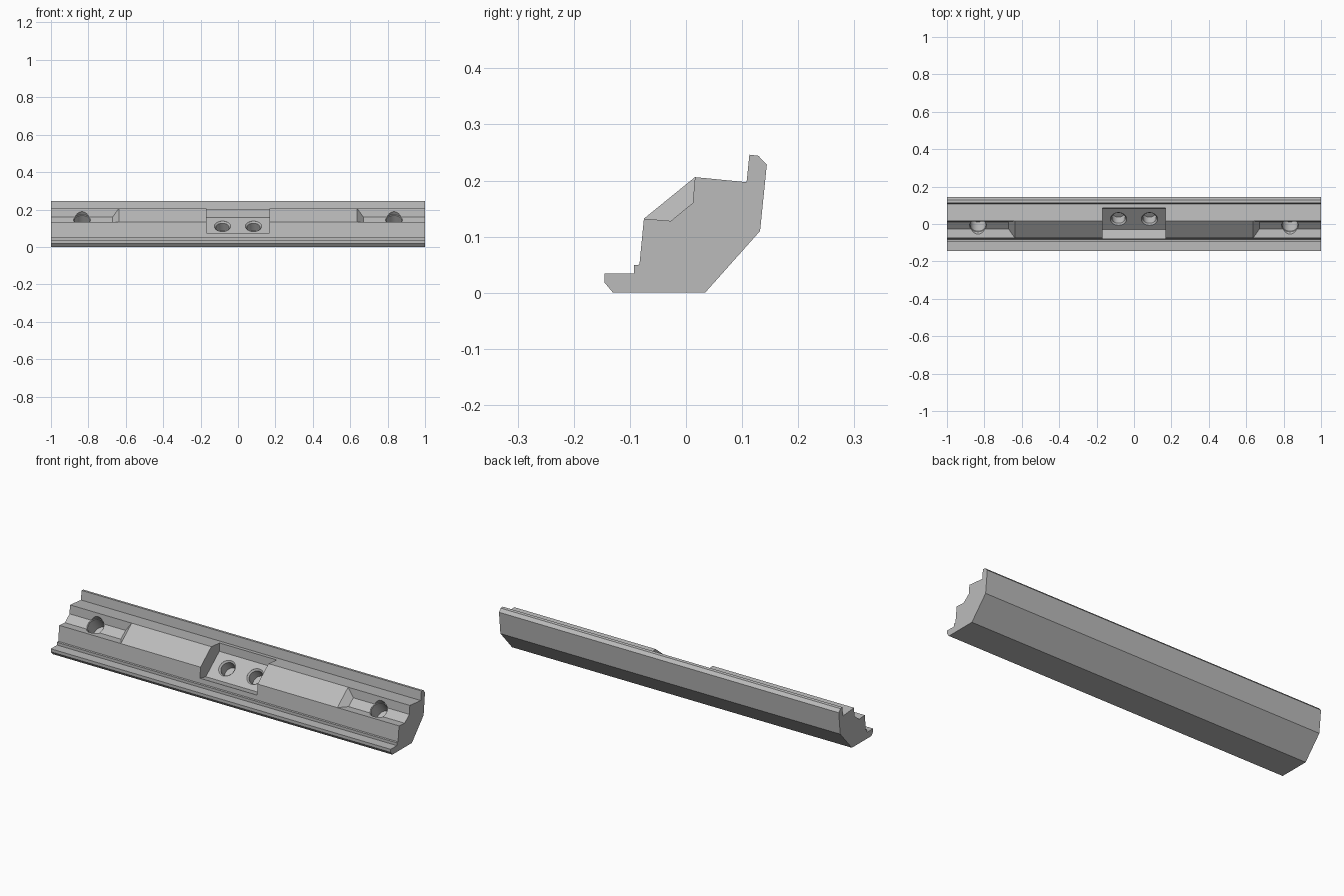
import bpy, bmesh, math
from mathutils import Vector

cube = bpy.data.objects.get("Cube")
if cube:
    bpy.data.objects.remove(cube, do_unlink=True)

grey = bpy.data.materials.new("satin grey")
grey.use_nodes = True
colour = (0.5, 0.5, 0.5, 1)
grey.diffuse_color = colour
grey.node_tree.nodes["Principled BSDF"].inputs["Base Color"].default_value = colour


def finish(name, bm):
    bmesh.ops.recalc_face_normals(bm, faces=bm.faces)
    mesh = bpy.data.meshes.new(name)
    bm.to_mesh(mesh)
    bm.free()
    obj = bpy.data.objects.new(name, mesh)
    mesh.materials.append(grey)
    bpy.context.collection.objects.link(obj)
    return obj


def prism(name, profile, starts, end):
    """Extrude a (y, z) profile along x; starts gives each point's own x."""
    bm = bmesh.new()
    a = [bm.verts.new((x, y, z)) for x, (y, z) in zip(starts, profile)]
    b = [bm.verts.new((end, y, z)) for y, z in profile]
    bm.faces.new(a)
    bm.faces.new(b)
    for i in range(len(a)):
        j = (i + 1) % len(a)
        bm.faces.new((a[i], a[j], b[j], b[i]))
    return finish(name, bm)


# Direction of the sloping seat and its normal, in the y-z plane
slope = Vector((0, 0.091, 0.074)).normalized()
normal = Vector((0, -slope.z, slope.y))


def bore(name, centre, radius, rim, depth):
    """Blind round hole with a small chamfered rim, square to the slope."""
    bm = bmesh.new()
    rings = []
    chamfer = rim - radius
    for r, h in ((radius, -depth), (radius, -chamfer), (rim, 0), (rim, 0.12)):
        ring = []
        for i in range(32):
            t = math.tau * i / 32
            p = Vector(centre) + normal * h
            p += Vector((r * math.cos(t), 0, 0)) + slope * (r * math.sin(t))
            ring.append(bm.verts.new(p))
        rings.append(ring)
    bm.faces.new(rings[0])
    bm.faces.new(rings[-1])
    for lo, hi in zip(rings, rings[1:]):
        for i in range(32):
            j = (i + 1) % 32
            bm.faces.new((lo[i], lo[j], hi[j], hi[i]))
    return finish(name, bm)


# Main rail section
section = [(-0.13, 0), (0.034, 0), (0.132, 0.11), (0.144, 0.228),
           (0.129, 0.244), (0.113, 0.246), (0.108, 0.197), (0.016, 0.206),
           (-0.075, 0.132), (-0.083, 0.05), (-0.093, 0.049),
           (-0.093, 0.034), (-0.145, 0.034), (-0.145, 0.018)]
rail = prism("clamp_rail", section, [-1] * len(section), 1)
cutters = []

# Stepped end recesses with slanted inner ends, and their bores
step = [(0.016, 0.206), (0.012, 0.16), (-0.027, 0.128), (-0.075, 0.132),
        (-0.123, 0.136), (-0.081, 0.23), (0.018, 0.23)]
for side, tag in ((1, "left"), (-1, "right")):
    starts = []
    for y, z in step:
        depth = (Vector((0, 0.016, 0.206)) - Vector((0, y, z))).dot(normal)
        starts.append(side * (0.637 + depth))
    cutters.append(prism(tag + "_recess_cutter", step, starts, side * 1.1))
    cutters.append(bore(tag + "_end_bore_cutter",
                        (side * 0.834, -0.007, 0.144), 0.042, 0.045, 0.08))

# Central pocket with its pair of bores
pocket = [(0.087, 0.23), (0.083, 0.156), (-0.03, 0.064), (-0.13, 0.086), (-0.13, 0.23)]
cutters.append(prism("pocket_cutter", pocket, [-0.168] * len(pocket), 0.168))
for side, tag in ((1, "left"), (-1, "right")):
    cutters.append(bore(tag + "_pocket_bore_cutter",
                        (side * 0.083, 0.027, 0.11), 0.036, 0.044, 0.06))

for cutter in cutters:
    cutter.hide_render = True
    cutter.hide_viewport = True
    cutter.display_type = 'WIRE'
    mod = rail.modifiers.new(cutter.name, 'BOOLEAN')
    mod.operation = 'DIFFERENCE'
    mod.solver = 'EXACT'
    mod.object = cutter

# Smooth only the bore walls
bpy.context.view_layer.objects.active = rail
rail.select_set(True)
for mod in list(rail.modifiers):
    bpy.ops.object.modifier_apply(modifier=mod.name)
bpy.ops.object.shade_smooth_by_angle(angle=math.radians(20))
for cutter in cutters:
    bpy.data.objects.remove(cutter, do_unlink=True)
